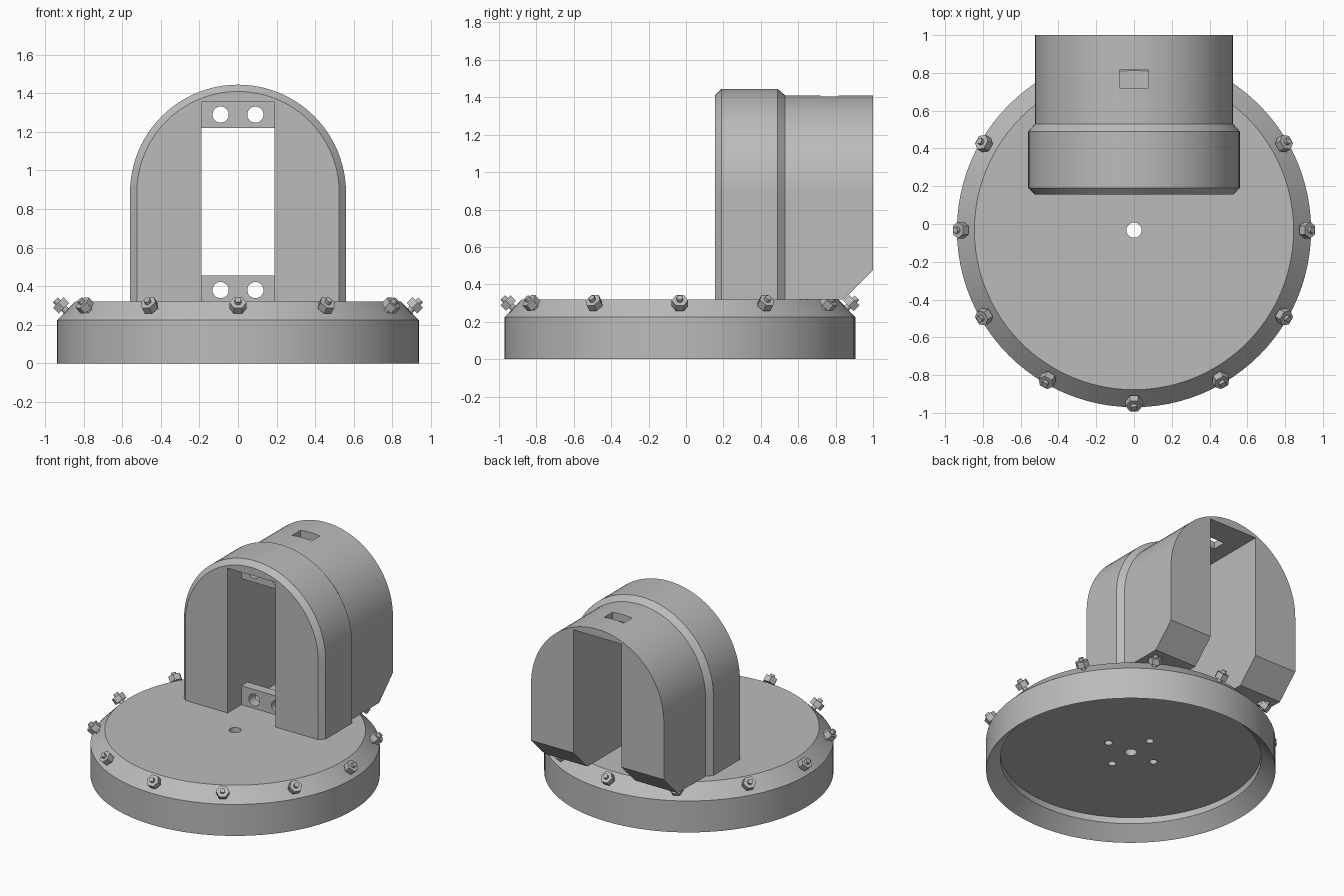
import bpy, bmesh
from math import pi, cos, sin, radians
from mathutils import Matrix, Vector

if "Cube" in bpy.data.objects:
    bpy.data.objects.remove(bpy.data.objects["Cube"], do_unlink=True)

grey = bpy.data.materials.new("plain grey")
grey.use_nodes = True
GREY = (0.5, 0.5, 0.5, 1)
grey.diffuse_color = GREY
grey.node_tree.nodes["Principled BSDF"].inputs["Base Color"].default_value = GREY

BASE_Y = -0.0325     # centre of the round base
BASE_TOP = 0.32


def finish(name, bm):
    bmesh.ops.recalc_face_normals(bm, faces=bm.faces[:])
    mesh = bpy.data.meshes.new(name)
    bm.to_mesh(mesh)
    bm.free()
    ob = bpy.data.objects.new(name, mesh)
    bpy.context.collection.objects.link(ob)
    mesh.materials.append(grey)
    return ob


def activate(ob):
    bpy.ops.object.select_all(action='DESELECT')
    ob.select_set(True)
    bpy.context.view_layer.objects.active = ob


def smooth(ob):
    activate(ob)
    bpy.ops.object.shade_smooth_by_angle(angle=radians(25))


def add_box(bm, lo, hi):
    lo, hi = Vector(lo), Vector(hi)
    m = Matrix.Translation((lo + hi) / 2) @ Matrix.Diagonal((*(hi - lo), 1))
    bmesh.ops.create_cube(bm, size=1, matrix=m)


def add_cylinder(bm, centre, radius, depth, axis=(0, 0, 1), sides=32):
    turn = Vector(axis).to_track_quat('Z', 'Y').to_matrix().to_4x4()
    bmesh.ops.create_cone(bm, cap_ends=True, segments=sides, radius1=radius, radius2=radius,
                          depth=depth, matrix=Matrix.Translation(centre) @ turn)


def bridge(bm, rings):
    for a, b in zip(rings, rings[1:]):
        for i in range(len(a)):
            j = (i + 1) % len(a)
            bm.faces.new((a[i], a[j], b[j], b[i]))
    bm.faces.new(rings[0])
    bm.faces.new(rings[-1])


def cut(ob, bm):
    cutter = finish("cutter", bm)
    cutter.hide_render = True
    mod = ob.modifiers.new("cut", 'BOOLEAN')
    mod.operation, mod.solver, mod.object = 'DIFFERENCE', 'EXACT', cutter
    activate(ob)
    bpy.ops.object.modifier_apply(modifier=mod.name)
    bpy.data.objects.remove(cutter, do_unlink=True)


# Round base: turned profile, hollow below with a chamfered knife-edge rim
bm = bmesh.new()
profile = [(0.845, 0.135), (0.845, 0.09), (0.9375, 0), (0.9375, 0.225), (0.845, BASE_TOP)]
bridge(bm, [[bm.verts.new((r * cos(a), BASE_Y + r * sin(a), z))
             for a in (2 * pi * i / 96 for i in range(96))] for r, z in profile])
base = finish("round_base", bm)

# Centre hole and four blind mounting holes underneath
bm = bmesh.new()
add_cylinder(bm, (0, BASE_Y, 0.25), 0.04, 0.6)
for dx, dy in ((1, 0), (-1, 0), (0, 1), (0, -1)):
    add_cylinder(bm, (dx * 0.19, BASE_Y + dy * 0.19, 0.18), 0.026, 0.18)
cut(base, bm)
smooth(base)

# Arched housing: one arch outline stepped along y
bm = bmesh.new()
ARCH_Z = 0.885
rings = []
for y, r in ((0.155, 0.525), (0.19, 0.56), (0.49, 0.56), (0.53, 0.525), (1.0, 0.525)):
    pts = [(-r, BASE_TOP), (r, BASE_TOP)]
    pts += [(r * cos(pi * i / 48), ARCH_Z + r * sin(pi * i / 48)) for i in range(49)]
    rings.append([bm.verts.new((x, y, z)) for x, z in pts])
bridge(bm, rings)
# slanted underside at the back
res = bmesh.ops.bisect_plane(bm, geom=bm.verts[:] + bm.edges[:] + bm.faces[:],
                             plane_co=(0, 0.845, BASE_TOP), plane_no=(0, 1, -1), clear_outer=True)
bmesh.ops.holes_fill(bm, edges=[e for e in res["geom_cut"] if isinstance(e, bmesh.types.BMEdge)])
housing = finish("arched_housing", bm)

# Slot from front to back, and a small port in the roof
SLOT, SLOT_TOP = 0.19, 1.355
bm = bmesh.new()
add_box(bm, (-SLOT, 0, 0.2), (SLOT, 1.2, SLOT_TOP))
cut(housing, bm)
bm = bmesh.new()
add_box(bm, (-0.077, 0.72, 1.3), (0.077, 0.815, 1.5))
cut(housing, bm)
smooth(housing)

# Drilled brackets at the top and bottom of the slot
for name, low, high, hole_z in (("lower_bracket", BASE_TOP, 0.455, 0.38),
                                ("upper_bracket", 1.22, SLOT_TOP, 1.29)):
    bm = bmesh.new()
    add_box(bm, (-SLOT, 0.31, low), (SLOT, 0.38, high))
    bracket = finish(name, bm)
    bm = bmesh.new()
    for side in (-1, 1):
        add_cylinder(bm, (side * 0.09, 0.345, hole_z), 0.042, 0.3, (0, 1, 0))
    cut(bracket, bm)
    smooth(bracket)

# Twelve hex nuts on studs, square to the sloped shoulder
for n in range(12):
    a = 2 * pi * n / 12
    out = Vector((cos(a), sin(a), 0))
    normal = (out + Vector((0, 0, 1))).normalized()
    foot = Vector((0, BASE_Y, 0.2725)) + out * 0.89
    slope = (out - Vector((0, 0, 1))).normalized()
    frame = Matrix((slope, normal.cross(slope), normal)).transposed().to_4x4()
    bm = bmesh.new()
    for sides, radius, low, high in ((6, 0.044, 0.018, 0.06), (16, 0.017, -0.02, 0.08)):
        place = Matrix.Translation(foot + normal * (low + high) / 2) @ frame
        bmesh.ops.create_cone(bm, cap_ends=True, segments=sides, radius1=radius,
                              radius2=radius, depth=high - low, matrix=place)
    smooth(finish(f"nut_and_stud_{n + 1}", bm))
